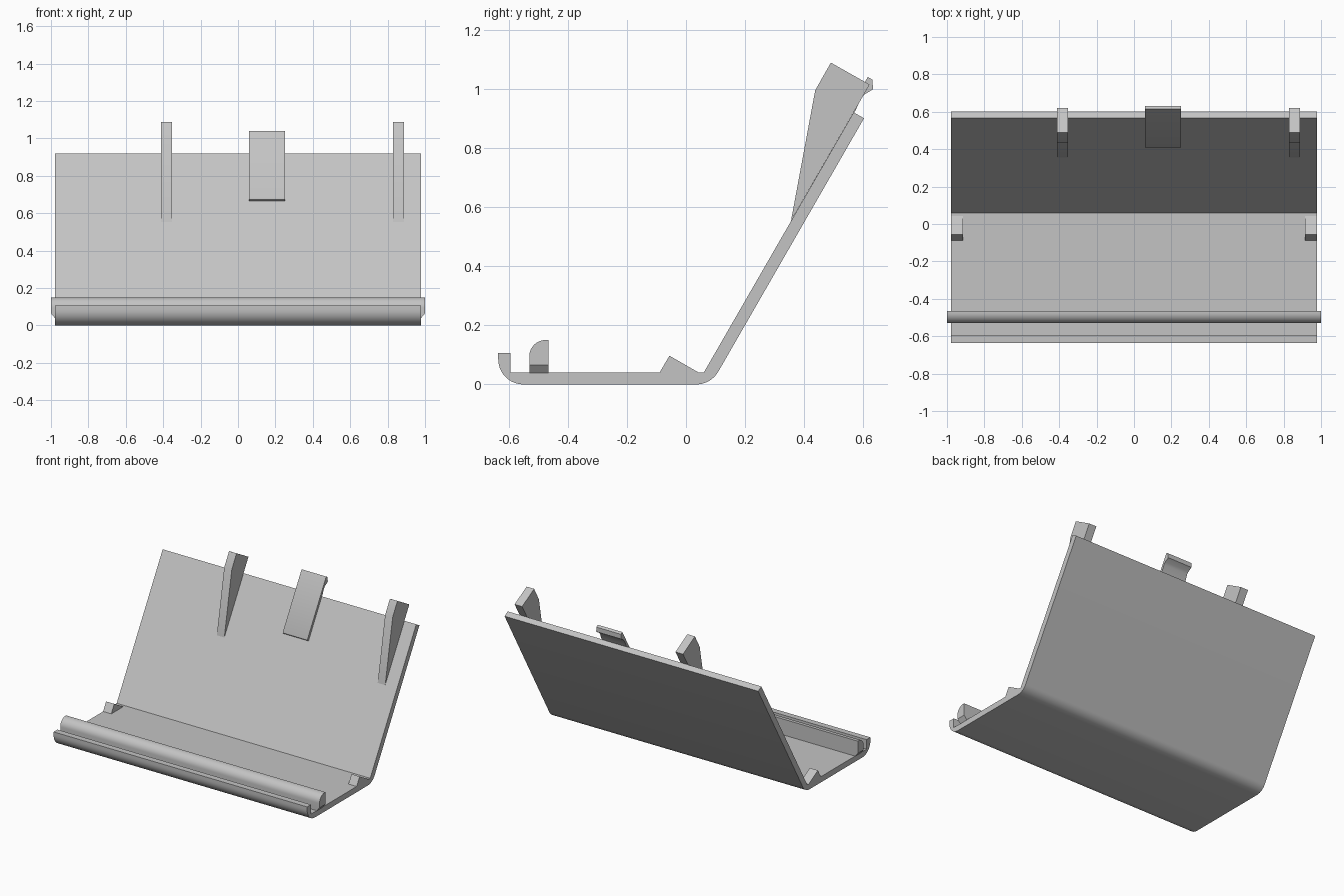
import bpy
import bmesh
from math import sin, cos, radians

cube = bpy.data.objects.get("Cube")
if cube:
    bpy.data.objects.remove(cube, do_unlink=True)

grey = bpy.data.materials.new("plain grey")
grey.use_nodes = True
colour = (0.55, 0.55, 0.55, 1)
grey.diffuse_color = colour
grey.node_tree.nodes["Principled BSDF"].inputs["Base Color"].default_value = colour


def arc(y, z, r, start, end, steps=10):
    """Points of a circular arc in the side plane."""
    angles = [radians(start + (end - start) * i / steps) for i in range(steps + 1)]
    return [(y + r * cos(a), z + r * sin(a)) for a in angles]


def extrude(name, profile, x0, x1):
    """Sweep a side profile of (y, z) points from x0 to x1."""
    bm = bmesh.new()
    face = bm.faces.new([bm.verts.new((x0, y, z)) for y, z in profile])
    swept = bmesh.ops.extrude_face_region(bm, geom=[face])["geom"]
    moved = [v for v in swept if isinstance(v, bmesh.types.BMVert)]
    bmesh.ops.translate(bm, verts=moved, vec=(x1 - x0, 0, 0))
    bmesh.ops.recalc_face_normals(bm, faces=bm.faces)
    mesh = bpy.data.meshes.new(name)
    bm.to_mesh(mesh)
    bm.free()
    mesh.materials.append(grey)
    obj = bpy.data.objects.new(name, mesh)
    bpy.context.collection.objects.link(obj)
    bpy.ops.object.select_all(action="DESELECT")
    obj.select_set(True)
    bpy.context.view_layer.objects.active = obj
    bpy.ops.object.shade_smooth_by_angle(angle=radians(30))
    return obj


W = 0.978  # half width of the panel

# Bent panel: front lip, floor and leaning back wall
panel = [(-0.635, 0.106), (-0.593, 0.106), (-0.593, 0.04), (0.06, 0.04),
         (0.567, 0.92), (0.602, 0.9)]
panel += arc(0.034, 0.087, 0.087, -30, -90)
panel += arc(-0.55, 0.085, 0.085, 270, 180)
extrude("bent_panel", panel, -W, W)

# Rounded rail behind the lip, with overhanging ends chamfered underneath
rail_top = [(-0.465, 0.065), (-0.465, 0.15)] + arc(-0.475, 0.095, 0.055, 90, 180)
extrude("rail", rail_top + [(-0.53, 0.065)], -1, 1)
foot = extrude("rail_foot", [(-0.53, 0.038), (-0.465, 0.038),
                             (-0.465, 0.065), (-0.53, 0.065)], -1, 1)
for v in foot.data.vertices:
    if v.co.z < 0.05:
        v.co.x *= W

# Small wedge stops at both ends of the bend
wedge = [(-0.09, 0.039), (-0.056, 0.097), (0.045, 0.039)]
extrude("left_wedge", wedge, W - 0.063, W)
extrude("right_wedge", wedge, -W, -W + 0.063)

# Two upright fins on the wall
fin = [(0.355, 0.553), (0.437, 0.995), (0.49, 1.088), (0.621, 1.014)]
for name, x in (("right_fin", -0.383), ("left_fin", 0.858)):
    extrude(name, fin, x - 0.029, x + 0.029)

# Thin clip with a rounded foot and a hooked top
clip = [(0.615, 1.04), (0.631, 1.03), (0.632, 0.998), (0.603, 0.98),
        (0.59, 0.966), (0.575, 0.93), (0.424, 0.666), (0.415, 0.668),
        (0.409, 0.674), (0.409, 0.682)]
extrude("hook_clip", clip, 0.06, 0.25)
